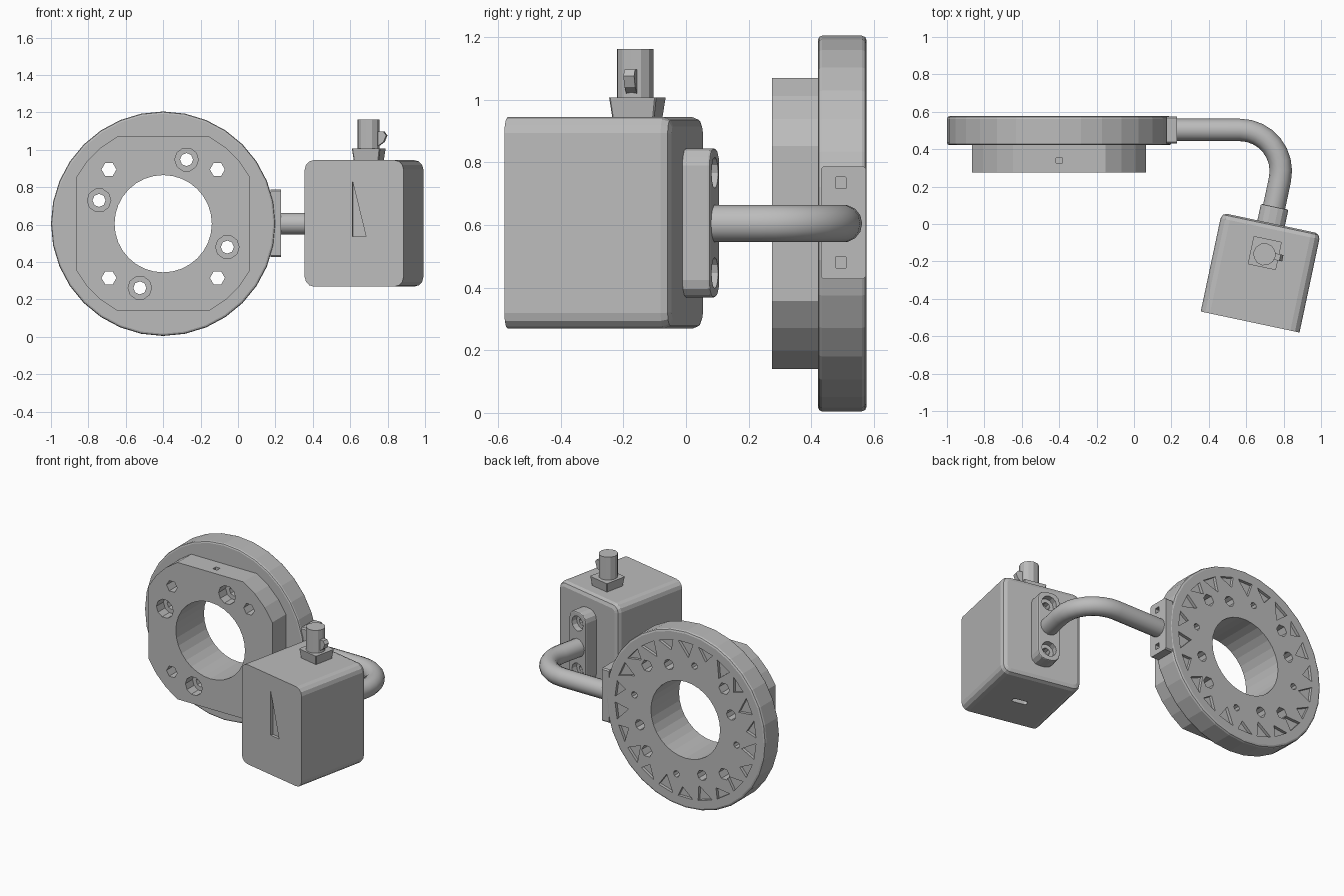
import bpy, bmesh
from math import cos, sin, pi, radians
from mathutils import Matrix, Vector

if "Cube" in bpy.data.objects:
    bpy.data.objects.remove(bpy.data.objects["Cube"])

grey = bpy.data.materials.new("plain grey")
grey.use_nodes = True
grey.diffuse_color = (0.5, 0.5, 0.5, 1)
grey.node_tree.nodes["Principled BSDF"].inputs["Base Color"].default_value = (0.5, 0.5, 0.5, 1)


def finish(name, bm, matrix):
    bm.transform(matrix)
    bmesh.ops.recalc_face_normals(bm, faces=bm.faces[:])
    mesh = bpy.data.meshes.new(name)
    bm.to_mesh(mesh)
    bm.free()
    mesh.materials.append(grey)
    ob = bpy.data.objects.new(name, mesh)
    bpy.context.collection.objects.link(ob)
    return ob


def prism(name, outline, depth, matrix, start_bevel=0, end_bevel=0, flare=1):
    """Extrude a flat outline along local z, with optional bevelled ends."""
    bm = bmesh.new()
    low = [bm.verts.new((x, y, 0)) for x, y in outline]
    high = [bm.verts.new((x * flare, y * flare, depth)) for x, y in outline]
    n = len(outline)
    bm.faces.new(low)
    bm.faces.new(high)
    for i in range(n):
        j = (i + 1) % n
        bm.faces.new((low[i], low[j], high[j], high[i]))
    for z, size in ((0, start_bevel), (depth, end_bevel)):
        if size:
            rim = [e for e in bm.edges if all(abs(v.co.z - z) < 1e-5 for v in e.verts)]
            bmesh.ops.bevel(bm, geom=rim, offset=size, segments=2, profile=0.5,
                            affect='EDGES')
    return finish(name, bm, matrix)


def circle(r, n, cx=0, cy=0, start=0):
    return [(cx + r * cos(start + 2 * pi * i / n), cy + r * sin(start + 2 * pi * i / n))
            for i in range(n)]


def rounded(hx, hy, r, steps=3):
    pts = []
    for q, (sx, sy) in enumerate(((1, 1), (-1, 1), (-1, -1), (1, -1))):
        for k in range(steps + 1):
            a = (q + k / steps) * pi / 2
            pts.append((sx * (hx - r) + r * cos(a), sy * (hy - r) + r * sin(a)))
    return pts


def cut(ob, cutter):
    mod = ob.modifiers.new("cut", 'BOOLEAN')
    mod.operation = 'DIFFERENCE'
    mod.solver = 'EXACT'
    mod.object = cutter
    bpy.context.view_layer.update()
    graph = bpy.context.evaluated_depsgraph_get()
    mesh = bpy.data.meshes.new_from_object(ob.evaluated_get(graph))
    ob.modifiers.clear()
    ob.data = mesh
    bpy.data.objects.remove(cutter)


FRONT = Matrix.Rotation(pi / 2, 4, 'X')      # local z points to the front


def wheel(y):
    return Matrix.Translation((-0.4, y, 0.605)) @ FRONT


# Large ring and the flat-sided plate in front of it
ring = prism("ring", circle(0.6, 32), 0.155, wheel(0.577), 0.015, 0.012)
corner = [radians(28 + 34 * k / 3) for k in range(4)]
plate_outline = [(0.52 * cos(a + q * pi / 2), 0.52 * sin(a + q * pi / 2))
                 for q in range(4) for a in corner]
s = 0.465 / (0.52 * cos(corner[0]))
plate_outline = [(x * s, y * s) for x, y in plate_outline]
plate = prism("mounting_plate", plate_outline, 0.15, wheel(0.425))

# Centre bore and bolt holes through both
for part in (ring, plate):
    cut(part, prism("bore", circle(0.26, 32), 0.6, wheel(0.7)))
    for q in range(4):
        a = radians(70 + 90 * q)
        cut(part, prism("bolt", circle(0.035, 8, 0.365 * cos(a), 0.365 * sin(a)),
                        0.6, wheel(0.7)))
        a = radians(45 + 90 * q)
        cut(part, prism("pin", circle(0.04, 6, 0.41 * cos(a), 0.41 * sin(a)),
                        0.6, wheel(0.7)))
for q in range(4):
    a = radians(70 + 90 * q)
    cut(plate, prism("bore", circle(0.063, 10, 0.365 * cos(a), 0.365 * sin(a)),
                     0.2, wheel(0.35)))
    a = radians(10 + 90 * q)
    cut(ring, prism("bore", circle(0.022, 8, 0.39 * cos(a), 0.39 * sin(a)),
                    0.1, wheel(0.63)))
# Small sockets in the plate's top
cut(plate, prism("socket", rounded(0.016, 0.016, 0.004), 0.1,
                 Matrix.Translation((-0.4, 0.34, 1.03))))

# Toothed shallow recess in the back of the ring
teeth = 22
for i in range(teeth):
    a, w = 2 * pi * (i + 0.5) / teeth, 0.105
    reach = 0.43 if i % 2 else 0.46
    wedge = [(0.53 * cos(a - w), 0.53 * sin(a - w)), (0.53 * cos(a + w), 0.53 * sin(a + w)),
             (reach * cos(a + 0.05), reach * sin(a + 0.05))]
    cut(ring, prism("wedge", wedge, 0.06, wheel(0.617)))

# Side bracket where the arm leaves the ring
SIDE = Matrix(((0, 0, 1, 0), (1, 0, 0, 0), (0, 1, 0, 0), (0, 0, 0, 1)))
bracket = prism("side_bracket", rounded(0.072, 0.18, 0.008, 1), 0.055,
                Matrix.Translation((0.175, 0.503, 0.608)) @ SIDE)
for dz in (-0.127, 0.127):
    cut(bracket, prism("socket", rounded(0.018, 0.018, 0.003, 1), 0.1,
                       Matrix.Translation((0.2, 0.495, 0.608 + dz)) @ SIDE))

# Bent arm swept along a straight, an arc and a straight
turn, bend, sx, sy = radians(102), 0.22, 0.565, 0.503
path = [Vector((0.19, sy, 0.605))]
for k in range(9):
    a = pi / 2 - turn * k / 8
    path.append(Vector((sx + bend * cos(a), sy - bend + bend * sin(a), 0.605)))
path.append(path[-1] + Vector((-sin(radians(12)), -cos(radians(12)), 0)) * 0.18)
bm = bmesh.new()
rings = []
for i, p in enumerate(path):
    t = (path[min(i + 1, len(path) - 1)] - path[max(i - 1, 0)]).normalized()
    if i == 1:
        t = Vector((1, 0, 0))
    side = Vector((t.y, -t.x, 0))
    rings.append([bm.verts.new(p + side * x + Vector((0, 0, y)))
                  for x, y in circle(0.06, 14)])
for a, b in zip(rings, rings[1:]):
    for i in range(14):
        j = (i + 1) % 14
        bm.faces.new((a[i], a[j], b[j], b[i]))
bm.faces.new(rings[0])
bm.faces.new(rings[-1])
arm = finish("bent_arm", bm, Matrix.Identity(4))
bpy.context.view_layer.objects.active = arm
arm.select_set(True)
bpy.ops.object.shade_smooth_by_angle(angle=radians(35))
arm.select_set(False)

# Turned housing box
BOX = Matrix.Translation((0.677, -0.26, 0.607)) @ Matrix.Rotation(radians(-12), 4, 'Z')


def boxed(x, y, z):
    return BOX @ Matrix.Translation((x, y, z))


box = prism("housing", rounded(0.27, 0.338, 0.05), 0.54, boxed(0, 0.27, 0) @ FRONT, 0.03)
cut(box, prism("dent", [(-0.01, 0.23), (-0.01, -0.07), (0.065, -0.07)], 0.1,
               boxed(0, -0.25, 0) @ FRONT))
cut(box, prism("slot", rounded(0.05, 0.018, 0.012), 0.1, boxed(0, -0.02, -0.4)))

# Flange on the back of the housing, with two counterbored holes
flange = prism("back_flange", rounded(0.075, 0.238, 0.055), 0.1,
               boxed(0, 0.36, 0) @ FRONT, 0.008)
for dz in (-0.16, 0.16):
    cut(flange, prism("bore", circle(0.05, 12, 0, dz), 0.1, boxed(0, 0.42, 0) @ FRONT))
    cut(flange, prism("hole", circle(0.026, 8, 0, dz), 0.1, boxed(0, 0.38, 0) @ FRONT))

# Cable socket on top of the housing
prism("socket_base", rounded(0.068, 0.068, 0.004, 1), 0.065, boxed(0, 0.107, 0.335),
      flare=1.13)
prism("socket_barrel", circle(0.06, 12), 0.16, boxed(0, 0.1, 0.395))
prism("socket_key", [(0.05, 0.0), (0.085, 0.025), (0.1, 0.06), (0.085, 0.08), (0.05, 0.08)],
      0.035, boxed(0, 0.1175, 0.41) @ FRONT)
